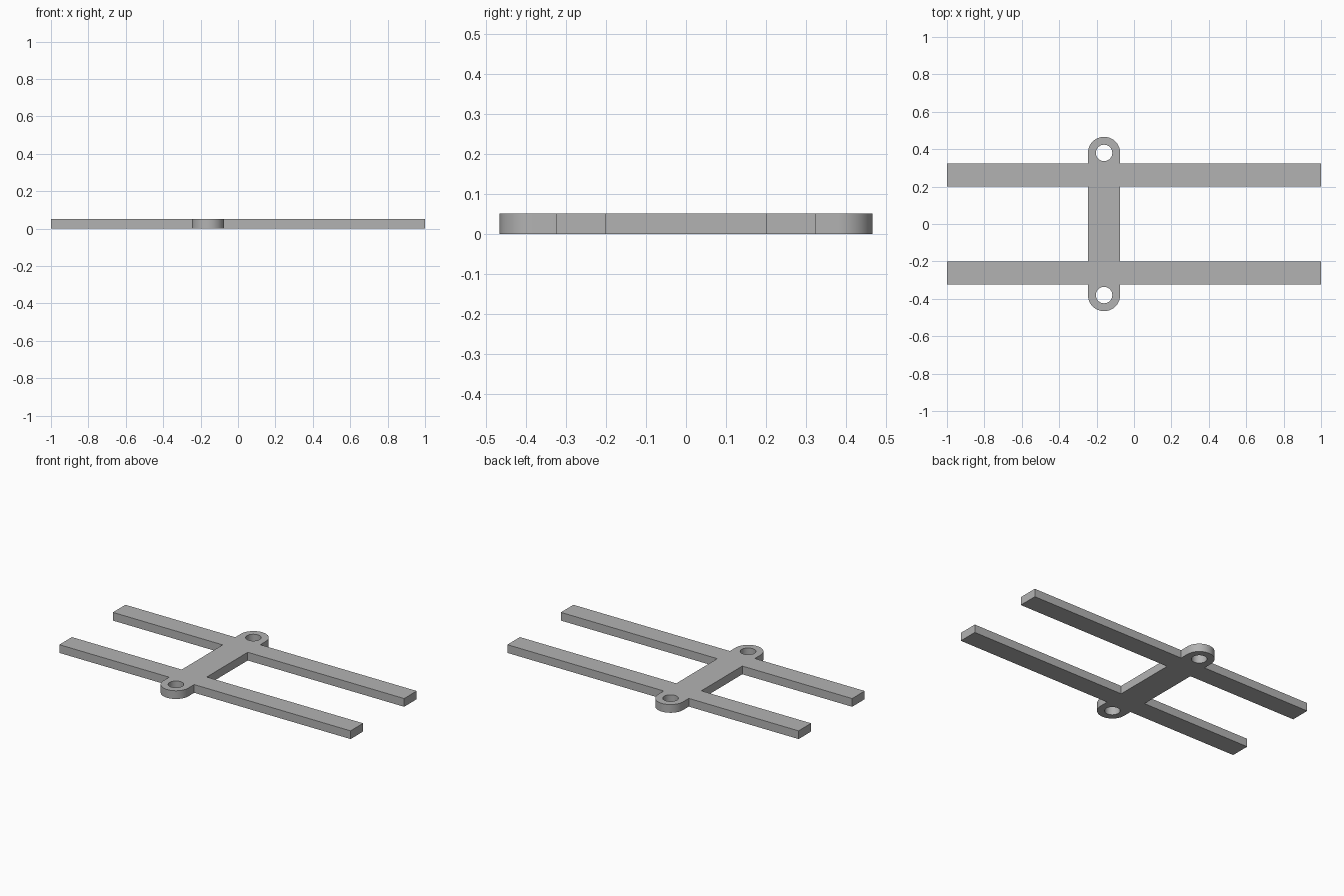
import bpy, bmesh
from math import cos, sin, pi, radians
from mathutils import Vector

cube = bpy.data.objects.get("Cube")
if cube:
    bpy.data.objects.remove(cube, do_unlink=True)

THICK = 0.051
CX, EYE_Y = -0.16, 0.38          # crossbar centre and eyelet centre
EYE_R, HOLE_R = 0.086, 0.044
RAIL_IN, RAIL_OUT, RAIL_END = 0.201, 0.324, 1.0

grey = bpy.data.materials.new("plain grey")
grey.use_nodes = True
colour = (0.45, 0.45, 0.45, 1)
grey.diffuse_color = colour
grey.node_tree.nodes["Principled BSDF"].inputs["Base Color"].default_value = colour


def arc(radius, start, end, steps):
    """Points on an arc about the rear eyelet centre."""
    angles = [start + (end - start) * i / steps for i in range(steps + 1)]
    return [(CX + radius * cos(a), EYE_Y + radius * sin(a)) for a in angles]


def add_loop(bm, points):
    verts = [bm.verts.new((x, y, 0)) for x, y in points]
    for a, b in zip(verts, verts[1:] + verts[:1]):
        bm.edges.new((a, b))


# Rear half of the outline, running from the left side round to the right
left, right = CX + EYE_R, CX - EYE_R
rear = [(left, RAIL_IN), (RAIL_END, RAIL_IN), (RAIL_END, RAIL_OUT), (left, RAIL_OUT)]
rear += arc(EYE_R, 0, pi, 32)
rear += [(right, RAIL_OUT), (-RAIL_END, RAIL_OUT), (-RAIL_END, RAIL_IN), (right, RAIL_IN)]
front = [(x, -y) for x, y in reversed(rear)]

# Flat plate with both eyelet holes
bm = bmesh.new()
add_loop(bm, rear + front)
hole = arc(HOLE_R, 0, 2 * pi, 32)[:-1]
add_loop(bm, hole)
add_loop(bm, [(x, -y) for x, y in hole])
bmesh.ops.triangle_fill(bm, use_beauty=True, use_dissolve=False,
                        edges=bm.edges[:], normal=Vector((0, 0, 1)))

# Give the plate its thickness
raised = bmesh.ops.extrude_face_region(bm, geom=bm.faces[:], use_keep_orig=True)
top = [v for v in raised["geom"] if isinstance(v, bmesh.types.BMVert)]
bmesh.ops.translate(bm, vec=(0, 0, THICK), verts=top)
bmesh.ops.recalc_face_normals(bm, faces=bm.faces[:])

mesh = bpy.data.meshes.new("twin_rail_bracket")
bm.to_mesh(mesh)
bm.free()
mesh.materials.append(grey)
bracket = bpy.data.objects.new("twin_rail_bracket", mesh)
bpy.context.collection.objects.link(bracket)

# Smooth the rounded walls, keep the corners crisp
bpy.ops.object.select_all(action="DESELECT")
bracket.select_set(True)
bpy.context.view_layer.objects.active = bracket
bpy.ops.object.shade_smooth_by_angle(angle=radians(30))
